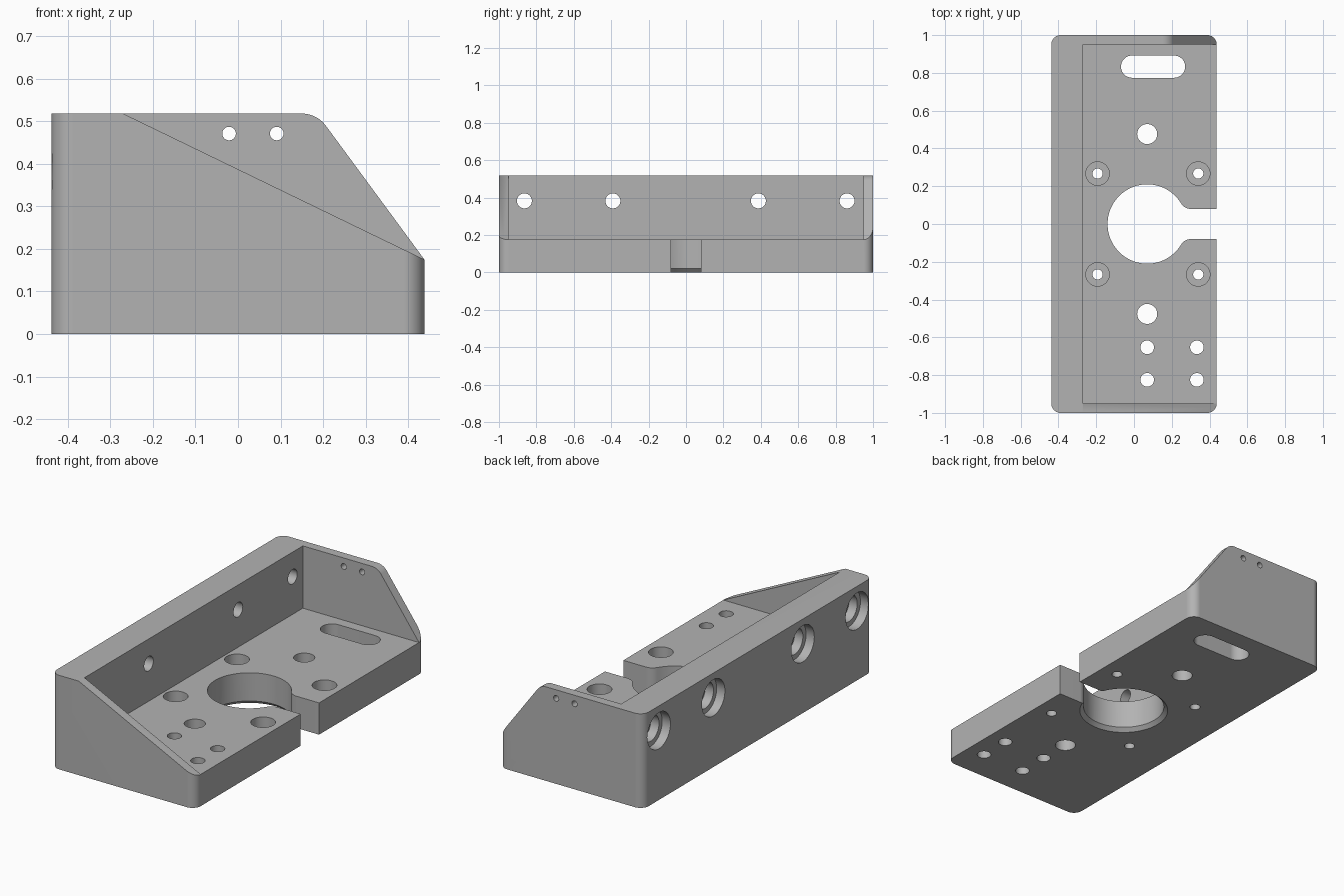
import bpy, bmesh
from math import sin, cos, radians, asin, sqrt, degrees
from mathutils import Vector

cube = bpy.data.objects.get("Cube")
if cube:
    bpy.data.objects.remove(cube, do_unlink=True)

HEIGHT, FLOOR = 0.518, 0.175      # wall top and floor top
HALF_X, HALF_Y = 0.438, 1.0       # footprint
WALL_X, END_Y = -0.27, 0.95       # inner faces of long wall and end walls

grey = bpy.data.materials.new("machined grey")
grey.use_nodes = True
colour = (0.45, 0.45, 0.45, 1)
grey.diffuse_color = colour
grey.node_tree.nodes["Principled BSDF"].inputs["Base Color"].default_value = colour


def arc(cx, cy, r, a0, a1, n):
    """Points on an arc, angles in degrees."""
    angles = [radians(a0 + (a1 - a0) * i / n) for i in range(n + 1)]
    return [(cx + r * cos(a), cy + r * sin(a)) for a in angles]


def make_object(name, bm):
    bmesh.ops.recalc_face_normals(bm, faces=bm.faces)
    mesh = bpy.data.meshes.new(name)
    bm.to_mesh(mesh)
    bm.free()
    mesh.materials.append(grey)
    obj = bpy.data.objects.new(name, mesh)
    bpy.context.collection.objects.link(obj)
    return obj


def prism(name, points, axis, lo, hi):
    """Extrude an outline: (x, y) along z, (x, z) along y, (y, z) along x."""
    place = {"z": lambda a, b: (a, b, lo),
             "y": lambda a, b: (a, lo, b),
             "x": lambda a, b: (lo, a, b)}[axis]
    bm = bmesh.new()
    face = bm.faces.new([bm.verts.new(place(a, b)) for a, b in points])
    grown = bmesh.ops.extrude_face_region(bm, geom=[face])["geom"]
    shift = Vector([(hi - lo) * (axis == k) for k in "xyz"])
    bmesh.ops.translate(bm, vec=shift,
                        verts=[v for v in grown if isinstance(v, bmesh.types.BMVert)])
    return make_object(name, bm)


def cut(cutter):
    """Subtract a cutter from the bracket and discard it."""
    mod = bracket.modifiers.new("cut", "BOOLEAN")
    mod.operation, mod.solver, mod.object = "DIFFERENCE", "EXACT", cutter
    bpy.context.view_layer.objects.active = bracket
    bpy.ops.object.modifier_apply(modifier=mod.name)
    bpy.data.objects.remove(cutter, do_unlink=True)


def drill(a, b, r, axis, lo, hi, n=40):
    cut(prism("drill", arc(a, b, r, 0, 360, n)[:-1], axis, lo, hi))


# Block with rounded upright corners
R = 0.05
outline = []
for sx, sy, start in ((1, 1, 0), (-1, 1, 90), (-1, -1, 180), (1, -1, 270)):
    outline += arc(sx * (HALF_X - R), sy * (HALF_Y - R), R, start, start + 90, 10)
bracket = prism("mounting_bracket", outline, "z", 0, HEIGHT)

# Open pocket between the walls
cut(prism("pocket", [(WALL_X, FLOOR), (1, FLOOR), (1, 1), (WALL_X, 1)],
          "y", -END_Y, END_Y))

# Front end wall: one long slope
slope = (FLOOR - HEIGHT) / (HALF_X - WALL_X)
a, b = WALL_X - 0.1, HALF_X + 0.1
cut(prism("front_slope", [(a, HEIGHT - 0.1 * slope), (b, FLOOR + 0.1 * slope), (b, 1), (a, 1)],
          "y", -1.1, -0.94))

# Rear end wall: rounded shoulder, then a steep slope
shoulder = arc(0.15, HEIGHT - 0.07, 0.07, 90, 37, 10)
dx, dz = HALF_X - shoulder[-1][0], FLOOR - shoulder[-1][1]
tail = (HALF_X + dx * 0.3, FLOOR + dz * 0.3)
cut(prism("rear_slope", shoulder + [tail, (tail[0], 1), (0.15, 1)], "y", 0.94, 1.1))

# Keyhole: round bore with a slot to the edge, rounded where they meet
CX, BORE, GAP, F = 0.07, 0.21, 0.08, 0.06
fx = CX + sqrt((BORE + F) ** 2 - (GAP + F) ** 2)
turn = degrees(asin((GAP + F) / (BORE + F)))
upper = [(1, GAP)] + arc(fx, GAP + F, F, -90, turn - 180, 10)
lower = [(x, -y) for x, y in reversed(upper)]
cut(prism("keyhole", upper + arc(CX, 0, BORE, turn, 360 - turn, 72)[1:-1] + lower,
          "z", -0.1, 0.3))

# Chamfer under the bore
bm = bmesh.new()
bmesh.ops.create_cone(bm, cap_ends=True, segments=80, radius1=BORE + 0.03,
                      radius2=BORE - 0.01, depth=0.04)
bmesh.ops.translate(bm, verts=bm.verts, vec=(CX, 0, 0.01))
cut(make_object("bore_chamfer", bm))

# Floor holes: counterbored, plain and small
for s in (1, -1):
    for x in (-0.193, 0.34):
        drill(x, s * 0.267, 0.062, "z", 0.075, 0.3)
        drill(x, s * 0.267, 0.027, "z", -0.1, 0.3)
    drill(CX, s * 0.476, 0.053, "z", -0.1, 0.3)
for x in (CX, 0.333):
    for y in (-0.653, -0.825):
        drill(x, y, 0.036, "z", -0.1, 0.3)

# Long floor slot
cut(prism("floor_slot", arc(0.212, 0.833, 0.059, -90, 90, 18) + arc(-0.01, 0.833, 0.059, 90, 270, 18),
          "z", -0.1, 0.3))

# Stepped holes through the long wall
for y in (-0.864, -0.391, 0.387, 0.861):
    for r, depth in ((0.1, 0.05), (0.072, 0.1), (0.04, 0.3)):
        drill(y, 0.382, r, "x", -0.6, depth - HALF_X)

# Two small holes in the rear end wall
for x in (-0.021, 0.091):
    drill(x, 0.471, 0.016, "y", 0.9, 1.1, 24)

# Smooth rounds, crisp edges
bpy.ops.object.select_all(action="DESELECT")
bracket.select_set(True)
bpy.context.view_layer.objects.active = bracket
bpy.ops.object.shade_smooth_by_angle(angle=radians(30))
normals = bracket.modifiers.new("flat_faces", "WEIGHTED_NORMAL")
normals.keep_sharp = True
